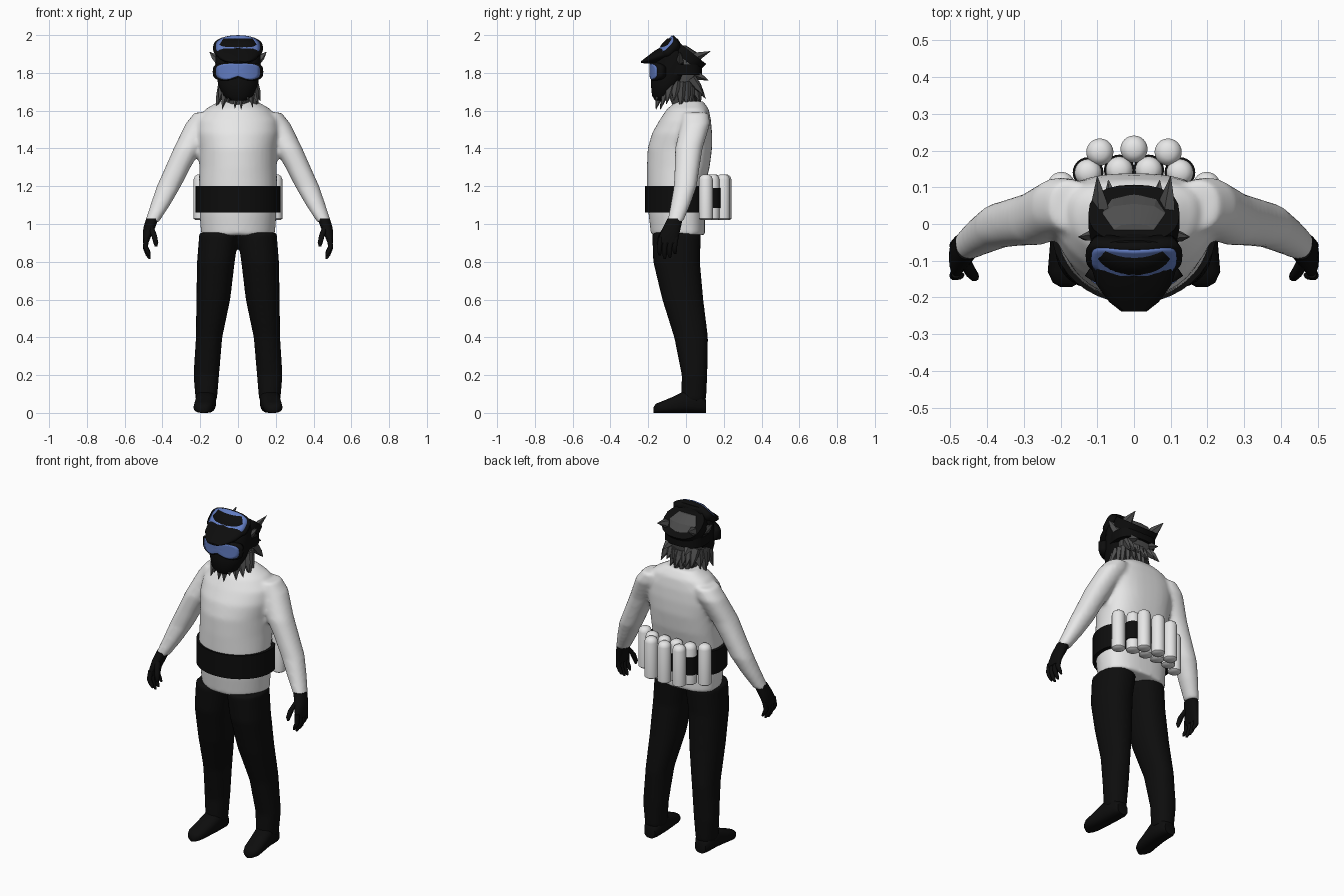
import bpy, bmesh, math, random
from mathutils import Vector as V

if "Cube" in bpy.data.objects:
    bpy.data.objects.remove(bpy.data.objects["Cube"])

random.seed(4)
TAU = 2 * math.pi


def material(name, rgb):
    m = bpy.data.materials.new(name)
    m.diffuse_color = (*rgb, 1)
    m.use_nodes = True
    m.node_tree.nodes["Principled BSDF"].inputs["Base Color"].default_value = m.diffuse_color
    return m


WHITE = material("white", (0.82, 0.82, 0.82))
BLACK = material("black", (0.004, 0.004, 0.004))
GREY = material("dark_grey", (0.075, 0.075, 0.075))
BLUE = material("blue", (0.12, 0.2, 0.53))


def sp(x, n):
    return math.copysign(abs(x) ** (2 / n), x)


def ring(c, u, v, n=2, segs=24):
    """Superellipse ring around c with half axes u and v."""
    c, u, v = V(c), V(u), V(v)
    return [c + u * sp(math.cos(TAU * i / segs), n) + v * sp(math.sin(TAU * i / segs), n)
            for i in range(segs)]


def section(z, rx, yf, yb, bias=0.6, n_back=2.6, segs=40):
    """Level body section between front yf and back yb, with a squarer back."""
    yc = yf + (yb - yf) * bias
    pts = []
    for i in range(segs):
        c, s = math.cos(TAU * i / segs), math.sin(TAU * i / segs)
        n, ry = (n_back, yb - yc) if s > 0 else (2, yc - yf)
        pts.append(V((rx * sp(c, n), yc + ry * sp(s, n), z)))
    return pts


def column(rows, side=1, segs=24):
    """Level rings from rows of z, x, y, rx, ry."""
    return [ring((side * x, y, z), (rx, 0, 0), (0, ry, 0), 2.2, segs) for z, x, y, rx, ry in rows]


def finish(name, bm, mat, angle=50):
    bmesh.ops.recalc_face_normals(bm, faces=bm.faces)
    me = bpy.data.meshes.new(name)
    bm.to_mesh(me)
    bm.free()
    me.materials.append(mat)
    ob = bpy.data.objects.new(name, me)
    bpy.context.collection.objects.link(ob)
    if angle:
        bpy.ops.object.select_all(action='DESELECT')
        ob.select_set(True)
        bpy.context.view_layer.objects.active = ob
        bpy.ops.object.shade_smooth_by_angle(angle=math.radians(angle))
    return ob


def loft(name, shells, mat, angle=50):
    bm = bmesh.new()
    for rings in shells:
        vs = [[bm.verts.new(p) for p in r] for r in rings]
        k = len(vs[0])
        for a, b in zip(vs, vs[1:]):
            for i in range(k):
                bm.faces.new((a[i], a[(i + 1) % k], b[(i + 1) % k], b[i]))
        bm.faces.new(vs[0])
        bm.faces.new(vs[-1])
    return finish(name, bm, mat, angle)


def blend(ob, voxel, steps):
    r = ob.modifiers.new("blend", 'REMESH')
    r.mode, r.voxel_size, r.use_smooth_shade = 'VOXEL', voxel, True
    s = ob.modifiers.new("soften", 'SMOOTH')
    s.factor, s.iterations = 0.5, steps


# Shirt with sleeves, blended into one skin
TORSO = [(0.94, .195, -.185, .10), (1.05, .203, -.198, .10), (1.2, .207, -.207, .10),
         (1.3, .205, -.207, .125), (1.4, .207, -.203, .138), (1.48, .22, -.18, .138),
         (1.55, .215, -.14, .132), (1.61, .17, -.10, .12), (1.65, .10, -.05, .09)]
ARM = [(1.59, .17, .05, .06, .07), (1.53, .2, .05, .078, .078), (1.4, .267, .015, .074, .073),
       (1.3, .318, .006, .067, .066), (1.2, .366, -.004, .064, .061), (1.1, .412, -.03, .052, .052),
       (1.01, .456, -.058, .037, .042)]
shirt = loft("shirt", [[section(*r) for r in TORSO], column(ARM), column(ARM, -1)], WHITE, 0)
blend(shirt, 0.011, 7)

# Trousers
LEG = [(.955, .10, -.05, .105, .13), (.8, .117, -.05, .1, .124), (.6, .131, -.017, .09, .109),
       (.4, .153, .027, .07, .09), (.2, .168, .045, .068, .068), (.06, .168, .04, .056, .066)]
trousers = loft("trousers", [column(LEG), column(LEG, -1)], BLACK, 0)
blend(trousers, 0.012, 5)

FOOT = [(.105, .168, .035, .07), (.08, .168, .05, .10), (0, .17, .054, .12), (-.07, .178, .052, .085),
        (-.13, .185, .05, .06), (-.16, .185, .036, .048), (-.172, .185, .015, .03)]
PALM = [(1.03, .453, -.057, .033, .04), (.98, .47, -.075, .031, .047), (.935, .482, -.09, .022, .052),
        (.9, .488, -.094, .014, .05)]
for side, label in ((1, "left"), (-1, "right")):
    # Shoes
    loft(label + "_shoe", [[ring((side * x, y, h / 2), (rx, 0, 0), (0, 0, h / 2), 2.6)
                            for y, x, rx, h in FOOT]], BLACK)
    # Gloves: palm, four fingers and a thumb
    shells = [column(PALM, side)]
    for i, length in enumerate((.082, .1, .095, .075)):
        y = -.134 + i * .027
        shells.append(column([(.93, .485, y, .013, .014), (.92 - length * .5, .49, y - .006, .013, .013),
                              (.92 - length * .85, .477, y - .006, .012, .012),
                              (.915 - length, .468, y - .005, .006, .006)], side, 10))
    shells.append(column([(.985, .462, -.10, .016, .018), (.94, .444, -.132, .015, .016),
                          (.9, .435, -.143, .013, .013), (.88, .434, -.144, .006, .006)], side, 10))
    loft(label + "_glove", shells, BLACK)

# Belt wrapped around the shirt
loft("belt", [[section(z, .225, -.217, .118) for z in (1.06, 1.2)]], BLACK)


def lathe(x, y, profile):
    return [ring((x, y, z), (r, 0, 0), (0, r, 0)) for r, z in profile]


# Canisters on the back, the inner ones held by belt loops
CAN = [(.026, 1.02), (.037, 1.028), (.037, 1.235), (.031, 1.252), (.018, 1.261), (.004, 1.263)]
INNER = [(-.125, .14), (-.04, .147), (.04, .147), (.125, .14)]
OUTER = [(-.198, .105), (-.093, .196), (0, .204), (.093, .196), (.198, .105)]
loft("canisters", [lathe(x, y, CAN) for x, y in INNER + OUTER], WHITE, 40)
loft("belt_loops", [lathe(x, y, [(.042, 1.085), (.042, 1.19)]) for x, y in INNER], BLACK)

# Face mask
MASK = [(1.655, .045, -.165, -.11), (1.68, .08, -.18, -.08), (1.74, .105, -.186, -.03),
        (1.79, .115, -.182, 0), (1.85, .12, -.17, .01), (1.9, .12, -.16, 0),
        (1.95, .11, -.13, -.025), (1.982, .08, -.1, -.045)]
loft("face_mask", [[section(*r) for r in MASK]], BLACK)

# Head under the hair, and neck
SKULL = [(1.6, .06, -.06, .05), (1.7, .075, -.1, .05), (1.8, .1, -.1, .075),
         (1.87, .105, -.1, .08), (1.91, .095, -.1, .055), (1.945, .06, -.08, .0)]
loft("head", [[section(*r, segs=12) for r in SKULL]], GREY, 20)

# Peak jutting out between the two goggles
PEAK = [(-.1, 1.91, .122, .045), (-.165, 1.884, .102, .034), (-.212, 1.866, .068, .016),
        (-.238, 1.857, .035, .005)]
loft("peak", [[ring((0, y, z), (w, 0, 0), (0, 0, h)) for y, z, w, h in PEAK]], BLACK)

# Goggle straps
loft("lower_strap", [[section(z, .122, -.165, .086) for z in (1.79, 1.845)]], BLACK)
loft("upper_strap", [[ring((0, .01 + d, 1.89 + d), (.124, 0, 0), (0, .078, -.062), 2.4)
                      for d in (-.019, .019)]], BLACK)


def shield(name, mat, centre, up, w, h, curve, notch, thick, back=0):
    """Curved rounded plate with a nose notch."""
    up = V(up).normalized()
    out = V((1, 0, 0)).cross(up)
    bm = bmesh.new()
    rows, N, R = [], 40, 6

    def put(a, b):
        if b < 0:
            b *= 1 - notch * math.exp(-(a / .035) ** 2)
        return bm.verts.new(V(centre) + V((a, 0, 0)) + up * b - out * (curve * a * a + back))

    for j in range(1, R + 1):
        rows.append([put(w * j / R * sp(math.cos(TAU * i / N), 3.6),
                         h * j / R * sp(math.sin(TAU * i / N), 3.6)) for i in range(N)])
    mid = put(0, 0)
    for i in range(N):
        k = (i + 1) % N
        bm.faces.new((mid, rows[0][i], rows[0][k]))
        for a, b in zip(rows, rows[1:]):
            bm.faces.new((a[i], b[i], b[k], a[k]))
    ob = finish(name, bm, mat)
    s = ob.modifiers.new("thickness", 'SOLIDIFY')
    s.thickness, s.offset = thick, 0


# Goggles: a pair worn over the eyes and a pair pushed up on the forehead
for label, c, up, h, curve, notch in (("lower", (0, -.19, 1.806), (0, 0, 1), .043, 2.9, .5),
                                      ("upper", (0, -.112, 1.957), (0, 1, 1), .056, 2.2, .35)):
    # out points to -y because x cross up is (0, -up.z, up.y)
    shield(label + "_lens", BLUE, c, up, .115, h, curve, notch, .008)
    shield(label + "_goggle_frame", BLACK, c, up, .122, h + .006, curve, notch * .8, .044, .024)


def spike(base, tip, r):
    base, tip = V(base), V(tip)
    d = (tip - base).normalized()
    u = d.orthogonal().normalized()
    w = d.cross(u)
    return [ring(base + (tip - base) * t, u * r * f, w * r * f * .6, 2, 5)
            for t, f in ((0, 1), (.5, .75), (1, .03))]


# Hair: large tufts behind, small ones at the sides, ragged fringe round the neck
tufts = []
for s in (-1, 1):
    tufts.append(spike((s * .085, 0, 1.865), (s * .1, .13, 1.915), .036))
    tufts.append(spike((s * .1, -.03, 1.86), (s * .152, -.035, 1.912), .026))
    tufts.append(spike((s * .06, .03, 1.8), (s * .07, .12, 1.76), .03))
for i in range(20):
    a = TAU * (i + .5) / 20
    c, s = math.cos(a), math.sin(a)
    k = random.uniform(1.05, 1.4)
    tufts.append(spike((.08 * c, -.04 + .085 * s, 1.75),
                       (.088 * c * k, -.045 + .095 * s * k, random.uniform(1.6, 1.66)), .034))
for i in range(7):
    x = (i - 3) * .028
    tufts.append(spike((x, .03, 1.77), (x * 1.2, random.uniform(.08, .11), random.uniform(1.66, 1.72)), .03))
loft("hair", tufts, GREY, 15)
